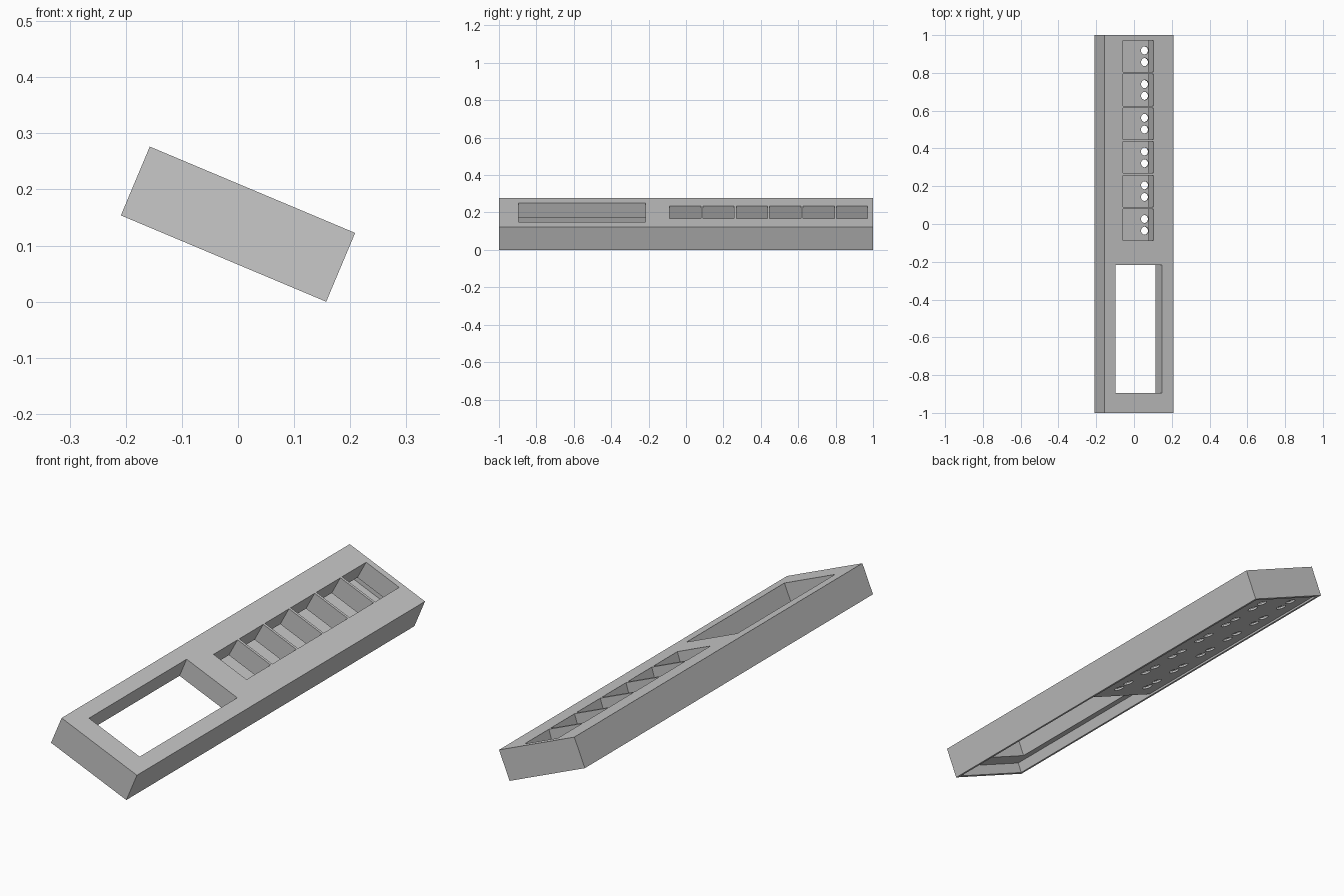
import bpy, bmesh, math
from mathutils import Matrix, Vector

cube = bpy.data.objects.get("Cube")
if cube:
    bpy.data.objects.remove(cube, do_unlink=True)

# Case dimensions, in the untilted frame centred on the case
WIDTH, LENGTH, HEIGHT = 0.397, 2.0, 0.133
TILT = math.radians(22.8)
TOP, BOTTOM = HEIGHT / 2, -HEIGHT / 2
WALL = 0.016
INNER_X, INNER_Y = WIDTH / 2 - WALL, LENGTH / 2 - WALL
SLAB_UNDER = TOP - 0.089
PLATE_LOW, PLATE_HIGH = BOTTOM + 0.008, BOTTOM + 0.016
POCKET_X, POCKET_HALF_X, POCKET_HALF_Y, FLARE = -0.003, 0.087, 0.0835, 0.009

LIFT = (WIDTH * math.sin(TILT) + HEIGHT * math.cos(TILT)) / 2
PLACE = Matrix.Translation((0, 0, LIFT)) @ Matrix.Rotation(TILT, 4, 'Y')

grey = bpy.data.materials.new("plain grey")
grey.use_nodes = True
grey.diffuse_color = (0.58, 0.58, 0.58, 1)
grey.node_tree.nodes["Principled BSDF"].inputs["Base Color"].default_value = grey.diffuse_color


def add_box(bm, x, y, z):
    """Box from (min, max) pairs; returns its vertices."""
    centre = Vector([(a + b) / 2 for a, b in (x, y, z)])
    size = [b - a for a, b in (x, y, z)]
    matrix = Matrix.Translation(centre) @ Matrix.Diagonal((*size, 1))
    return bmesh.ops.create_cube(bm, size=1, matrix=matrix)["verts"]


def finish(bm, name):
    mesh = bpy.data.meshes.new(name)
    bm.to_mesh(mesh)
    bm.free()
    mesh.materials.append(grey)
    obj = bpy.data.objects.new(name, mesh)
    bpy.context.collection.objects.link(obj)
    return obj


def box_object(name, x, y, z):
    bm = bmesh.new()
    add_box(bm, x, y, z)
    return finish(bm, name)


def cut_and_place(obj, cutters):
    """Subtract the cutters, bake the result and tilt it into place."""
    for cutter in cutters:
        mod = obj.modifiers.new(cutter.name, 'BOOLEAN')
        mod.operation = 'DIFFERENCE'
        mod.solver = 'EXACT'
        mod.object = cutter
    bpy.context.view_layer.update()
    graph = bpy.context.evaluated_depsgraph_get()
    baked = bpy.data.meshes.new_from_object(obj.evaluated_get(graph))
    obj.modifiers.clear()
    obj.data = baked
    baked.transform(PLACE)
    for cutter in cutters:
        bpy.data.objects.remove(cutter, do_unlink=True)


# Solid case, hollow underneath, with a large window through its top slab
case = box_object("case", (-WIDTH / 2, WIDTH / 2), (-LENGTH / 2, LENGTH / 2), (BOTTOM, TOP))
hollow = box_object("hollow_cutter", (-INNER_X, INNER_X), (-INNER_Y, INNER_Y),
                    (BOTTOM - 0.05, SLAB_UNDER))
window = box_object("window_cutter", (-0.134, 0.133), (-0.895, -0.217),
                    (BOTTOM - 0.1, TOP + 0.05))

# Plate closing the underside below the pockets
plate = box_object("base_plate", (-INNER_X, INNER_X), (-0.125, INNER_Y), (PLATE_LOW, PLATE_HIGH))

# Row of pockets through the slab, widening downwards, with four holes below each
pockets, holes = bmesh.new(), bmesh.new()
for i in range(6):
    y = 0.888 - 0.1785 * i
    verts = add_box(pockets, (POCKET_X - POCKET_HALF_X, POCKET_X + POCKET_HALF_X),
                    (y - POCKET_HALF_Y, y + POCKET_HALF_Y), (SLAB_UNDER - 0.001, TOP + 0.001))
    for v in verts:
        if v.co.z < 0:
            v.co.x += math.copysign(FLARE, v.co.x)
    for dx in (-0.086, 0.086):
        for dy in (-0.031, 0.031):
            spot = Matrix.Translation((POCKET_X + dx, y + dy, PLATE_LOW))
            bmesh.ops.create_cone(holes, cap_ends=True, segments=24, radius1=0.0215,
                                  radius2=0.0215, depth=0.06, matrix=spot)

cut_and_place(case, [hollow, window, finish(pockets, "pocket_cutter")])
cut_and_place(plate, [finish(holes, "hole_cutter")])
